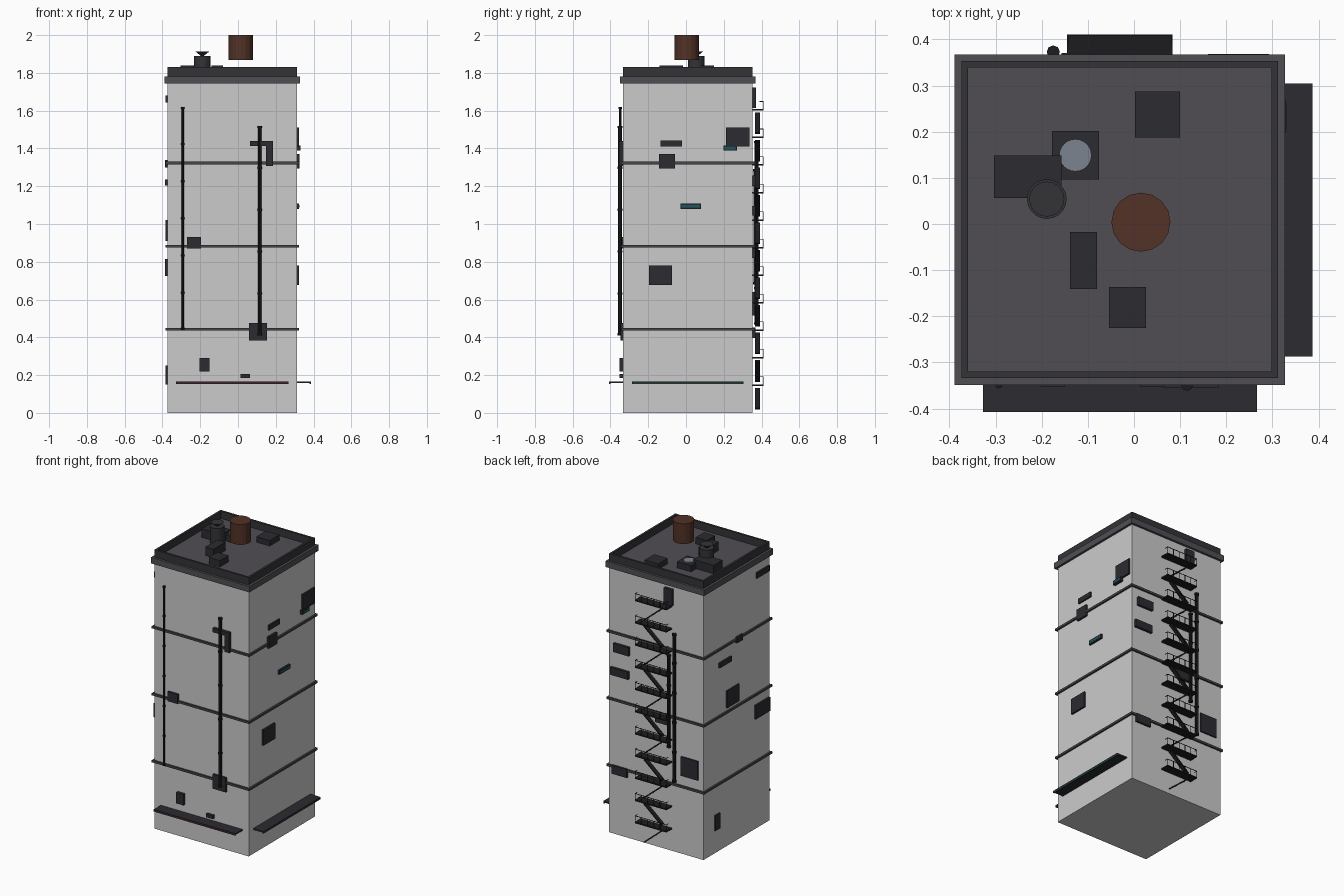
import bpy, math
from mathutils import Vector

# Building footprint
X0, X1, Y0, Y1 = -0.374, 0.312, -0.334, 0.353
CX, CY = (X0 + X1) / 2, (Y0 + Y1) / 2


def mat(name, c):
    m = bpy.data.materials.new(name)
    m.diffuse_color = (*c, 1)
    return m


DARK = mat("dark_metal", (0.025, 0.024, 0.03))
BLACK = mat("black_iron", (0.012, 0.012, 0.014))
TRIM = mat("trim", (0.06, 0.06, 0.063))
ROOF = mat("roof_felt", (0.082, 0.076, 0.088))
WALL = mat("parapet_dark", (0.034, 0.033, 0.037))
RUST = mat("rust", (0.085, 0.032, 0.02))
FAN = mat("fan_grey", (0.2, 0.23, 0.28))
TEAL = mat("teal_glow", (0.01, 0.1, 0.12))
RED = mat("red_glow", (0.12, 0.015, 0.03))
GREEN = mat("green_glow", (0.01, 0.1, 0.07))


def mesh(name, verts, faces, m=None):
    me = bpy.data.meshes.new(name)
    me.from_pydata(verts, [], faces)
    o = bpy.data.objects.new(name, me)
    bpy.context.collection.objects.link(o)
    if m:
        me.materials.append(m)
    return o


CUBE = [(0, 2, 3, 1), (4, 5, 7, 6), (0, 1, 5, 4), (2, 6, 7, 3), (0, 4, 6, 2), (1, 3, 7, 5)]


def box(name, x, y, z, m=None):
    """Box from (min, max) ranges."""
    return mesh(name, [(a, b, c) for c in z for b in y for a in x], CUBE, m)


def cyl(name, x, y, z0, z1, r, m, n=8, r_top=None):
    bpy.ops.mesh.primitive_cone_add(vertices=n, radius1=r, radius2=r if r_top is None else r_top,
                                    depth=z1 - z0, location=(x, y, (z0 + z1) / 2))
    o = bpy.context.object
    o.name = name
    o.data.materials.append(m)
    return o


# Main tower, floor bands and cornice
box("tower_body", (X0, X1), (Y0, Y1), (0, 1.75))
for i in (1, 2, 3):
    z = 0.44 * i + 0.003
    box("floor_band", (X0 - 0.011, X1 + 0.011), (Y0 - 0.011, Y1 + 0.011), (z - 0.007, z + 0.007), TRIM)
box("cornice", (X0 - 0.015, X1 + 0.015), (Y0 - 0.015, Y1 + 0.015), (1.743, 1.782), ROOF)

# Parapet ring
T = 0.014
for x in ((X0, X0 + T), (X1 - T, X1)):
    box("parapet_side", x, (Y0, Y1), (1.782, 1.83), WALL)
for y in ((Y0, Y0 + T), (Y1 - T, Y1)):
    box("parapet_end", (X0 + T, X1 - T), y, (1.782, 1.83), WALL)

# Rooftop units
for x, y, top in [((0.002, 0.1), (0.187, 0.287), 1.818), ((-0.178, -0.076), (0.096, 0.202), 1.822),
                  ((-0.304, -0.157), (0.056, 0.148), 1.838), ((-0.139, -0.08), (-0.141, -0.017), 1.838),
                  ((-0.054, 0.026), (-0.226, -0.137), 1.825)]:
    box("roof_unit", x, y, (1.78, top), DARK)
cyl("unit_fan", -0.127, 0.149, 1.82, 1.828, 0.035, FAN, 24)
cyl("roof_vent", -0.189, 0.054, 1.78, 1.89, 0.043, WALL, 20)
cyl("vent_cap", -0.189, 0.054, 1.888, 1.914, 0.005, WALL, 20, 0.038)
cyl("water_tank", 0.015, 0.004, 1.867, 2.0, 0.064, RUST, 16)

# Street awnings with coloured light strips
box("front_awning", (-0.327, 0.267), (-0.408, Y0), (0.157, 0.166), DARK)
box("front_awning_light", (-0.327, 0.267), (-0.408, -0.4), (0.152, 0.157), RED)
box("right_awning", (X1, 0.387), (-0.287, 0.305), (0.157, 0.166), DARK)
box("right_awning_light", (0.379, 0.387), (-0.287, 0.305), (0.152, 0.157), GREEN)


def wall_box(side, u, z, d=0.012, m=DARK, name="wall_unit"):
    """Box fixed to one wall; u is the range along that wall."""
    if side == "front":
        return box(name, u, (Y0 - d, Y0), z, m)
    if side == "back":
        return box(name, u, (Y1, Y1 + d), z, m)
    if side == "right":
        return box(name, (X1, X1 + d), u, z, m)
    return box(name, (X0 - d, X0), u, z, m)


# Wall-mounted units, vents and panels
for side, u, z, d in [
    ("front", (-0.27, -0.195), (0.87, 0.932), 0.014),
    ("front", (0.058, 0.153), (0.382, 0.477), 0.012),
    ("front", (-0.203, -0.15), (0.218, 0.29), 0.018),
    ("front", (0.013, 0.063), (0.185, 0.207), 0.018),
    ("right", (0.213, 0.337), (1.41, 1.512), 0.012),
    ("right", (0.198, 0.27), (1.388, 1.415), 0.018),
    ("right", (-0.135, -0.022), (1.41, 1.443), 0.01),
    ("right", (-0.143, -0.058), (1.295, 1.37), 0.014),
    ("right", (-0.03, 0.08), (1.08, 1.108), 0.012),
    ("right", (-0.197, -0.075), (0.678, 0.78), 0.012),
    ("left", (-0.325, -0.19), (1.643, 1.68), 0.01),
    ("left", (-0.04, 0.02), (1.3, 1.338), 0.013),
    ("left", (0.073, 0.197), (1.203, 1.235), 0.012),
    ("left", (-0.007, 0.118), (0.91, 1.022), 0.01),
    ("left", (-0.325, -0.175), (0.725, 0.815), 0.012),
    ("left", (0.19, 0.24), (0.15, 0.25), 0.01),
    ("back", (0.16, 0.272), (1.2, 1.257), 0.016),
    ("back", (0.165, 0.293), (1.045, 1.095), 0.016),
    ("back", (0.175, 0.283), (0.397, 0.452), 0.014),
    ("back", (-0.338, -0.215), (0.515, 0.64), 0.01),
    ("back", (-0.157, -0.098), (1.615, 1.722), 0.018),
    ("back", (-0.13, -0.03), (0.82, 0.88), 0.012),
]:
    wall_box(side, u, z, d)
# Lit inserts of the two small signs
wall_box("right", (-0.023, 0.073), (1.088, 1.1), 0.013, TEAL, "sign_insert")
wall_box("right", (0.205, 0.263), (1.395, 1.408), 0.019, TEAL, "sign_insert")

# Angled duct on the front
wall_box("front", (0.063, 0.184), (1.414, 1.44), 0.02, DARK, "duct_arm")
wall_box("front", (0.148, 0.184), (1.308, 1.414), 0.02, DARK, "duct_drop")


# Drain pipes with collars
def pipe(x, y, z0, z1, r, n):
    cyl("drain_pipe", x, y, z0, z1, r, BLACK)
    for i in range(n):
        z = z0 + (z1 - z0) * i / (n - 1)
        z = min(max(z, z0 + 0.006), z1 - 0.006)
        cyl("pipe_collar", x, y, z - 0.006, z + 0.006, r * 1.3, BLACK)


pipe(-0.293, Y0 - 0.014, 0.44, 1.62, 0.0065, 7)
pipe(0.115, Y0 - 0.015, 0.41, 1.52, 0.01, 6)
pipe(-0.175, Y1 + 0.02, 0.467, 1.44, 0.011, 6)
pipe(-0.132, Y1 + 0.014, 0.68, 1.29, 0.01, 4)

# Fire escape: platforms, railings and alternating flights
STEP, PX, YO = 1.75 / 12, (-0.145, 0.084), 0.411
for k in range(1, 12):
    z = STEP * k
    box("escape_platform", PX, (Y1, YO), (z - 0.004, z + 0.004), BLACK)
    h = z + 0.046
    box("escape_rail", PX, (YO - 0.003, YO), (h - 0.003, h), BLACK)
    for i in range(6):
        x = PX[0] + (PX[1] - PX[0] - 0.003) * i / 5
        box("rail_post", (x, x + 0.003), (YO - 0.003, YO), (z, h), BLACK)
    for x in (PX[0], PX[1] - 0.003):
        box("rail_end", (x, x + 0.003), (YO - 0.022, YO), (h - 0.003, h), BLACK)
    s = 1 if k % 2 else -1
    top = Vector((CX - s * 0.064, 0, z - 0.016))
    low = Vector((CX + s * 0.064, 0, z - STEP + 0.022))
    d = (top - low).normalized()
    nrm = Vector((-d.z, 0, d.x)) * 0.004 * s
    verts = [p + q + Vector((0, y, 0)) for q in (-nrm, nrm) for y in (0.366, 0.392) for p in (low, top)]
    mesh("escape_flight", verts, CUBE, BLACK)
